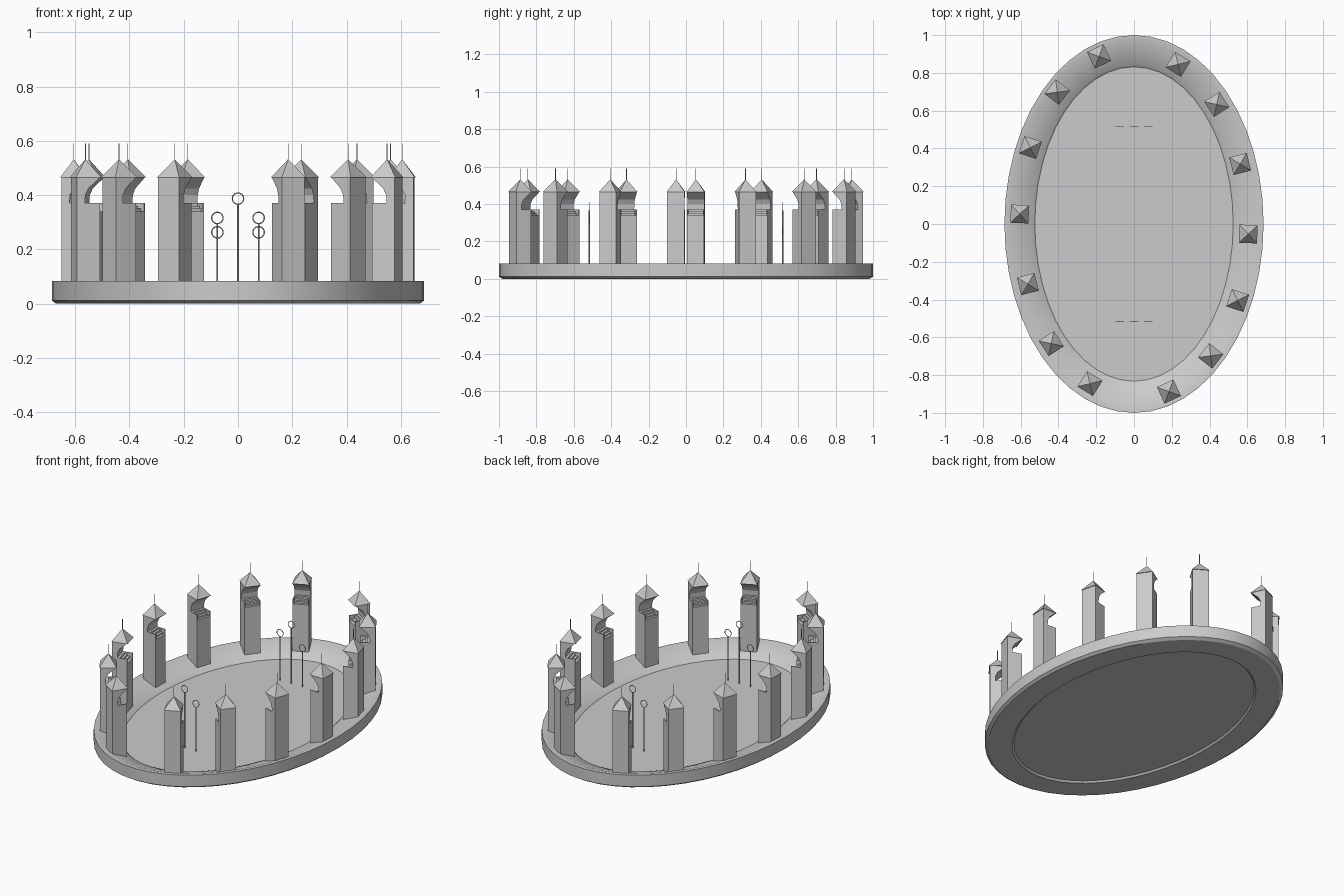
import bpy, bmesh, math
from mathutils import Matrix, Vector

if "Cube" in bpy.data.objects:
    bpy.data.objects.remove(bpy.data.objects["Cube"])

stone = bpy.data.materials.new("pale_grey")
stone.use_nodes = True
GREY = (0.6, 0.6, 0.6, 1)
stone.diffuse_color = GREY
stone.node_tree.nodes["Principled BSDF"].inputs["Base Color"].default_value = GREY


def finish(bm, name):
    bmesh.ops.recalc_face_normals(bm, faces=bm.faces)
    mesh = bpy.data.meshes.new(name)
    bm.to_mesh(mesh)
    bm.free()
    mesh.materials.append(stone)
    return mesh


def place(mesh, name, matrix=Matrix()):
    obj = bpy.data.objects.new(name, mesh)
    bpy.context.collection.objects.link(obj)
    obj.matrix_world = matrix
    return obj


def smooth(obj):
    bpy.ops.object.select_all(action='DESELECT')
    obj.select_set(True)
    bpy.context.view_layer.objects.active = obj
    bpy.ops.object.shade_smooth_by_angle(angle=math.radians(25))


def extrude_profile(bm, points, x0, x1):
    """Solid with a (y, z) outline, running from x0 to x1."""
    face = bm.faces.new([bm.verts.new((x0, y, z)) for y, z in points])
    result = bmesh.ops.extrude_face_region(bm, geom=[face])
    moved = [v for v in result["geom"] if isinstance(v, bmesh.types.BMVert)]
    bmesh.ops.translate(bm, verts=moved, vec=(x1 - x0, 0, 0))


def cone(bm, r1, r2, z0, z1, sides, x=0, y=0, turn=0):
    m = Matrix.Translation((x, y, (z0 + z1) / 2)) @ Matrix.Rotation(turn, 4, 'Z')
    bmesh.ops.create_cone(bm, cap_ends=True, segments=sides, radius1=r1,
                          radius2=r2, depth=z1 - z0, matrix=m)


# Oval arena: shallow bowl with a flat floor, lofted from ellipses
SEG = 48
rings = [(0.525, 0.832, 0.010), (0.535, 0.842, 0.0), (0.67, 0.98, 0.0),
         (0.686, 1.0, 0.012), (0.686, 1.0, 0.083), (0.668, 0.975, 0.083),
         (0.535, 0.842, 0.034), (0.525, 0.832, 0.025)]
bm = bmesh.new()
loops = []
for rx, ry, z in rings:
    loops.append([bm.verts.new((rx * math.cos(t), ry * math.sin(t), z))
                  for t in (math.tau * i / SEG for i in range(SEG))])
for a, b in zip(loops, loops[1:]):
    for i in range(SEG):
        j = (i + 1) % SEG
        bm.faces.new((a[i], a[j], b[j], b[i]))
bm.faces.new(loops[0])
bm.faces.new(loops[-1])
smooth(place(finish(bm, "arena_base"), "arena_base"))

# Tower body: back wall, curved canopy underside and stepped seats (+y is outward)
H, W = 0.044, 0.046
profile = [(H, 0.03), (H, 0.465), (-H, 0.465), (-0.022, 0.445),
           (0.0, 0.425), (0.012, 0.40), (0.014, 0.37)]
STEPS = 4
for i in range(STEPS):
    z = 0.37 - 0.04 * i / STEPS
    y = 0.014 - 0.058 * (i + 1) / STEPS
    profile += [(y, z), (y, z - 0.04 / STEPS)]
profile += [(-H, 0.03)]
bm = bmesh.new()
extrude_profile(bm, profile, -W, W)
tower_mesh = finish(bm, "tower_body")

# Balcony side panels
bm = bmesh.new()
for s in (-1, 1):
    extrude_profile(bm, [(-H, 0.3), (-H, 0.37), (0.02, 0.37), (0.02, 0.3)],
                    s * W, s * (W - 0.006))
panel_mesh = finish(bm, "balcony_sides")

# Pyramid roof with a thin mast
bm = bmesh.new()
cone(bm, 0.068, 0, 0.465, 0.532, 4, turn=math.pi / 4)
cone(bm, 0.0017, 0.0017, 0.52, 0.59, 6)
roof_mesh = finish(bm, "tower_roof")

# Ring of towers, each square to the oval; opposite towers are half-turn pairs
spots = [(-0.185, 0.887), (0.233, 0.845), (0.438, 0.633), (0.562, 0.318),
         (0.605, -0.053), (0.549, -0.405), (0.406, -0.698)]
spots += [(-x, -y) for x, y in spots]
for n, (x, y) in enumerate(spots, 1):
    out = Vector((x / 0.61 ** 2, y / 0.91 ** 2))
    m = Matrix.Translation((x, y, 0)) @ Matrix.Rotation(
        math.atan2(out.y, out.x) - math.pi / 2, 4, 'Z')
    place(tower_mesh, f"tower_body_{n}", m)
    place(panel_mesh, f"balcony_sides_{n}", m)
    place(roof_mesh, f"tower_roof_{n}", m)


# Hoops on poles, three at each end
def hoop(bm, x, centre, radius=0.021, tube=0.0022):
    cone(bm, 0.003, 0.003, 0.02, centre - radius, 8, x=x)
    rows = []
    for i in range(24):
        a = math.tau * i / 24
        rows.append([])
        for k in range(6):
            b = math.tau * k / 6
            r = radius + tube * math.cos(b)
            rows[-1].append(bm.verts.new((x + r * math.cos(a), tube * math.sin(b),
                                          centre + r * math.sin(a))))
    for i in range(24):
        p, q = rows[i], rows[(i + 1) % 24]
        for k in range(6):
            j = (k + 1) % 6
            bm.faces.new((p[k], q[k], q[j], p[j]))


bm = bmesh.new()
for x, centre in ((-0.076, 0.316), (0, 0.387), (0.076, 0.263)):
    hoop(bm, x, centre)
hoop_mesh = finish(bm, "goal_hoops")
back = Matrix.Translation((0, 0.517, 0))
smooth(place(hoop_mesh, "back_hoops", back))
place(hoop_mesh, "front_hoops", Matrix.Rotation(math.pi, 4, 'Z') @ back)
